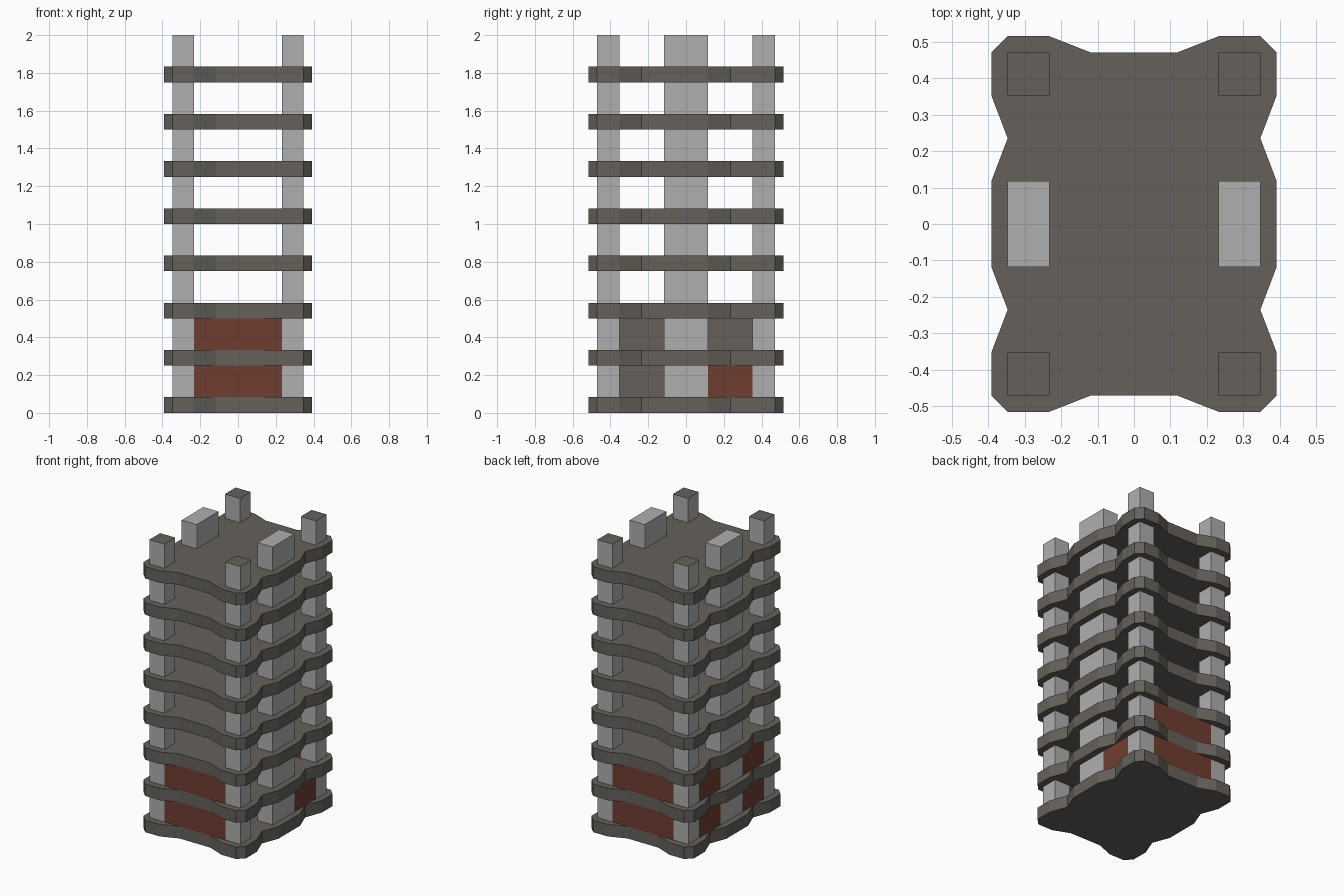
import bpy
import bmesh
from mathutils import Vector

default = bpy.data.objects.get("Cube")
if default:
    bpy.data.objects.remove(default, do_unlink=True)

G = 0.1177       # plan module
STOREY = 0.25    # floor to floor
SLAB = 0.083     # slab thickness
LEVELS = 8
HEIGHT = 2.0


def material(name, rgb):
    mat = bpy.data.materials.new(name)
    mat.use_nodes = True
    color = (*rgb, 1)
    mat.diffuse_color = color
    bsdf = mat.node_tree.nodes["Principled BSDF"]
    bsdf.inputs["Base Color"].default_value = color
    bsdf.inputs["Roughness"].default_value = 0.9
    return mat


DARK = material("dark warm grey", (0.130, 0.120, 0.107))
LIGHT = material("light grey", (0.429, 0.429, 0.429))
BRICK = material("brick red", (0.162, 0.048, 0.030))


def finish(name, bm, mats, accent=None):
    """Make an object; faces pointing along accent take the second material."""
    bmesh.ops.recalc_face_normals(bm, faces=bm.faces)
    if accent:
        for f in bm.faces:
            f.material_index = int(f.normal.dot(Vector(accent)) > 0.9)
    mesh = bpy.data.meshes.new(name)
    bm.to_mesh(mesh)
    bm.free()
    for m in mats:
        mesh.materials.append(m)
    obj = bpy.data.objects.new(name, mesh)
    bpy.context.collection.objects.link(obj)
    return obj


def box(name, lo, hi, mats, accent=None):
    bm = bmesh.new()
    bmesh.ops.create_cube(bm, size=1)
    lo, hi = Vector(lo), Vector(hi)
    for v in bm.verts:
        v.co = (lo + hi) / 2 + v.co * (hi - lo)
    return finish(name, bm, mats, accent)


# Scalloped floor slabs: one quarter outline mirrored around
quarter = [(0.392, G), (3 * G - 0.006, 2 * G), (0.392, 3 * G), (0.392, 4 * G),
           (3 * G - 0.006, 0.517), (2 * G, 0.517), (G, 4 * G)]
half = quarter + [(-x, y) for x, y in reversed(quarter)]
outline = half + [(x, -y) for x, y in reversed(half)]


def slab(name, z):
    bm = bmesh.new()
    base = bm.faces.new([bm.verts.new((x, y, z)) for x, y in outline])
    top = bmesh.ops.extrude_face_region(bm, geom=[base])["geom"]
    verts = [g for g in top if isinstance(g, bmesh.types.BMVert)]
    bmesh.ops.translate(bm, verts=verts, vec=(0, 0, SLAB))
    return finish(name, bm, [DARK])


for level in range(LEVELS):
    slab(f"floor_slab_{level + 1}", level * STOREY)

# Columns: dark-capped corners and wide light side piers
X0, X1 = 2 * G - 0.003, 3 * G - 0.006
SIDES = (("left", 1), ("right", -1))


def span(sign, a, b):
    return sorted((sign * a, sign * b))


for side, sx in SIDES:
    xa, xb = span(sx, X0, X1)
    for end, sy in (("front", -1), ("back", 1)):
        ya, yb = span(sy, 3 * G, 4 * G)
        box(f"{end}_{side}_column", (xa, ya, SLAB / 2), (xb, yb, HEIGHT),
            [LIGHT, DARK], (0, 0, 1))
    box(f"{side}_pier", (xa, -G, SLAB / 2), (xb, G, HEIGHT), [LIGHT])

# Brick infill walls on the two lowest storeys
for level in range(2):
    z0, z1 = level * STOREY + SLAB, (level + 1) * STOREY
    for end, sy in (("front", -1), ("back", 1)):
        ya, yb = span(sy, 3 * G, 4 * G)
        box(f"{end}_wall_{level + 1}", (-X0, ya, z0), (X0, yb, z1), [BRICK])
        for side, sx in SIDES:
            # The left side keeps only its lower back bay closed
            if side == "left" and (end == "front" or level == 1):
                continue
            xa, xb = span(sx, X0, X1)
            ya, yb = span(sy, G, 3 * G)
            box(f"{side}_{end}_wall_{level + 1}", (xa, ya, z0), (xb, yb, z1),
                [BRICK, DARK], (-sx, 0, 0))
